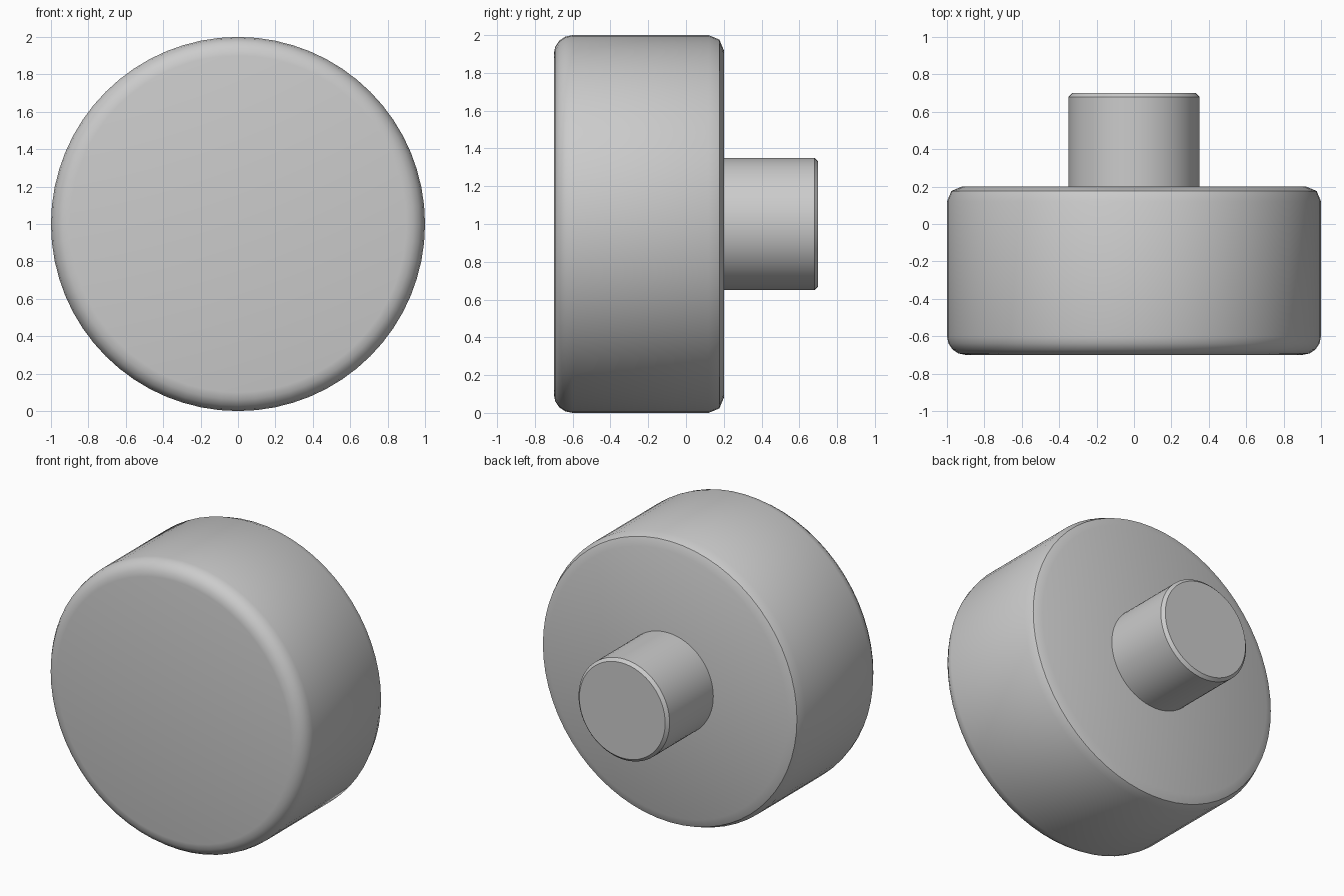
import bpy, math
from mathutils import Matrix
import bmesh

if "Cube" in bpy.data.objects:
    bpy.data.objects.remove(bpy.data.objects["Cube"])


def arc(cr, cy, rad, start, end, steps):
    """Points (radius, y) of a rounded corner."""
    pts = []
    for i in range(steps + 1):
        a = math.radians(start + (end - start) * i / steps)
        pts.append((cr + rad * math.cos(a), cy + rad * math.sin(a)))
    return pts


def turned(name, profile, sides):
    """Revolve a (radius, y) profile around the y axis at z = 1, with flat caps."""
    bm = bmesh.new()
    rings = []
    for r, y in profile:
        ring = []
        for i in range(sides):
            a = 2 * math.pi * i / sides
            ring.append(bm.verts.new((r * math.cos(a), y, r * math.sin(a))))
        rings.append(ring)
    for a, b in zip(rings, rings[1:]):
        for i in range(sides):
            j = (i + 1) % sides
            bm.faces.new((a[i], a[j], b[j], b[i]))
    bm.faces.new(rings[0])
    bm.faces.new(rings[-1])
    bmesh.ops.recalc_face_normals(bm, faces=bm.faces)
    mesh = bpy.data.meshes.new(name)
    bm.to_mesh(mesh)
    bm.free()
    mesh.transform(Matrix.Translation((0, 0, 1)))
    obj = bpy.data.objects.new(name, mesh)
    bpy.context.collection.objects.link(obj)
    bpy.ops.object.select_all(action='DESELECT')
    obj.select_set(True)
    bpy.context.view_layer.objects.active = obj
    bpy.ops.object.shade_smooth_by_angle(angle=math.radians(30))
    return obj


# Round body: soft front rim, two-step chamfer on the back rim
turned("knob_body",
       arc(0.9, -0.6, 0.1, -90, 0, 4) + arc(0.92, 0.12, 0.08, 0, 90, 2), 64)

# Stem behind the body with a small chamfer at its end
turned("knob_stem", [(0.35, 0.18), (0.35, 0.68), (0.33, 0.70)], 64)
